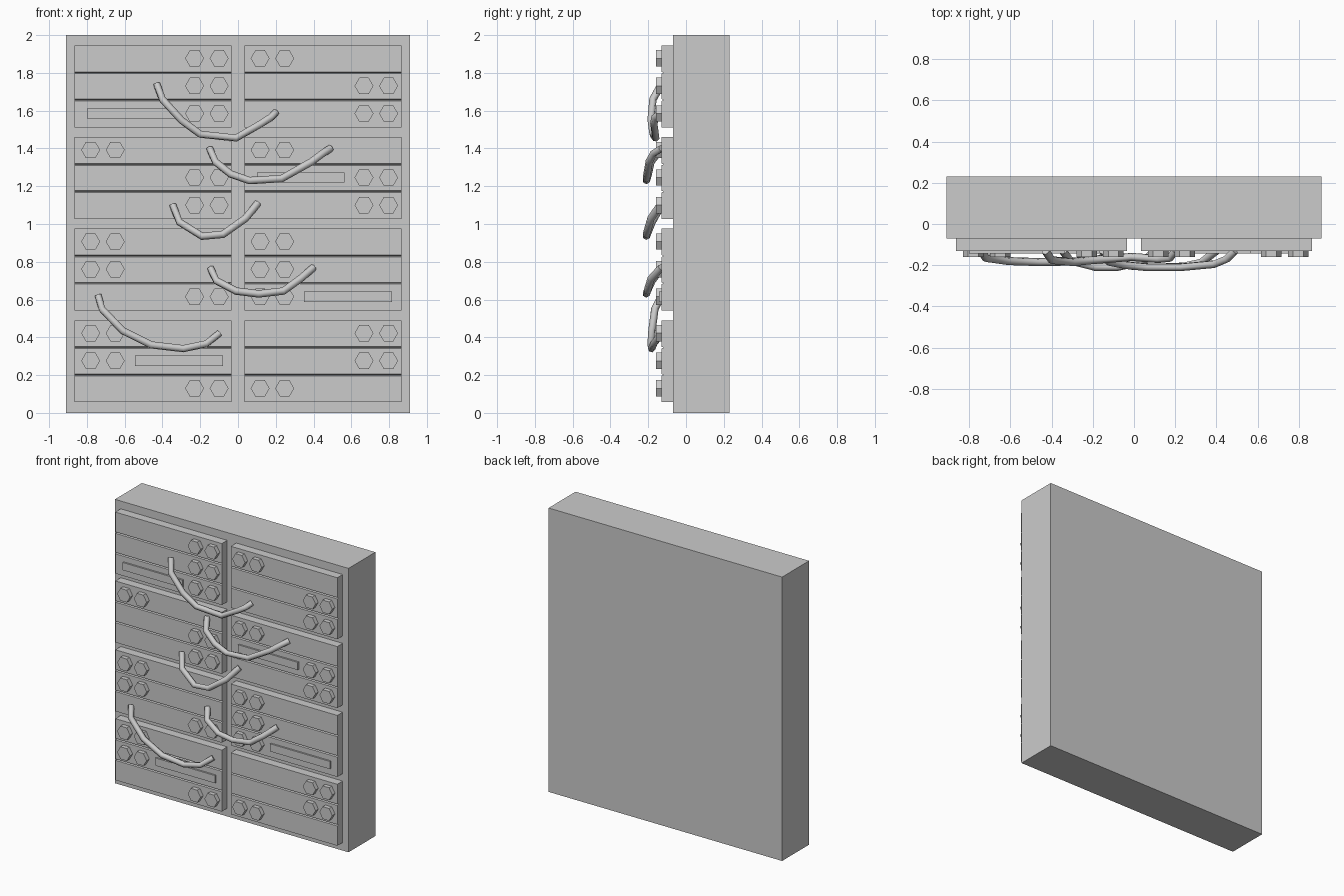
import bpy, bmesh, math
from mathutils import Matrix

if "Cube" in bpy.data.objects:
    bpy.data.objects.remove(bpy.data.objects["Cube"])

BACK, FACE = -0.07, -0.13     # cabinet front plane, panel front plane


def finish(bm, name):
    bmesh.ops.recalc_face_normals(bm, faces=bm.faces)
    me = bpy.data.meshes.new(name)
    bm.to_mesh(me)
    bm.free()
    ob = bpy.data.objects.new(name, me)
    bpy.context.collection.objects.link(ob)
    return ob


def box(name, x0, x1, y0, y1, z0, z1):
    bm = bmesh.new()
    m = Matrix.Translation(((x0 + x1) / 2, (y0 + y1) / 2, (z0 + z1) / 2))
    bmesh.ops.create_cube(bm, size=1, matrix=m @ Matrix.Diagonal((x1 - x0, y1 - y0, z1 - z0, 1)))
    return finish(bm, name)


def panel(name, x0, x1, z0, z1):
    # y-z profile with two narrow grooves, extruded along x
    h = (z1 - z0) / 3
    prof = [(BACK + 0.005, z0), (FACE, z0)]
    for k in (1, 2):
        zc = z0 + k * h
        prof += [(FACE, zc - 0.005), (FACE + 0.012, zc), (FACE, zc + 0.005)]
    prof += [(FACE, z1), (BACK + 0.005, z1)]
    bm = bmesh.new()
    f = bm.faces.new([bm.verts.new((x0, y, z)) for y, z in prof])
    ext = bmesh.ops.extrude_face_region(bm, geom=[f])
    bmesh.ops.translate(bm, vec=(x1 - x0, 0, 0),
                        verts=[v for v in ext["geom"] if isinstance(v, bmesh.types.BMVert)])
    return finish(bm, name)


def hex_knob(x, z):
    bm = bmesh.new()
    m = Matrix.Translation((x, -0.143, z)) @ Matrix.Rotation(math.pi / 2, 4, 'X') @ Matrix.Rotation(math.pi / 6, 4, 'Z')
    bmesh.ops.create_cone(bm, cap_ends=True, segments=6, radius1=0.05, radius2=0.05, depth=0.034, matrix=m)
    # make sure hexagon corners point sideways
    if max(v.co.z for v in bm.verts) - z > 0.047:
        bmesh.ops.rotate(bm, verts=bm.verts, cent=(x, 0, z), matrix=Matrix.Rotation(math.pi / 6, 3, 'Y'))
    return finish(bm, "hex_knob")


def cable(name, pts):
    cu = bpy.data.curves.new(name, 'CURVE')
    cu.dimensions = '3D'
    cu.bevel_depth = 0.02
    cu.bevel_resolution = 1
    cu.use_fill_caps = True
    sp = cu.splines.new('POLY')
    sp.points.add(len(pts) - 1)
    for p, co in zip(sp.points, pts):
        p.co = (*co, 1)
    ob = bpy.data.objects.new(name, cu)
    bpy.context.collection.objects.link(ob)
    bpy.ops.object.select_all(action='DESELECT')
    ob.select_set(True)
    bpy.context.view_layer.objects.active = ob
    bpy.ops.object.convert(target='MESH')


# Cabinet body
box("cabinet", -0.91, 0.91, BACK, 0.23, 0, 2)

# Grooved panels, four rows on both sides
tops = (1.945, 1.46, 0.975, 0.49)
for t in tops:
    panel("left_panel", -0.865, -0.035, t - 0.433, t)
    panel("right_panel", 0.035, 0.865, t - 0.433, t)

# Hexagonal knob pairs: o = outer end, i = inner end, one letter per strip
left, right = "iiioiiooiooi", "iooiooiiiooi"
row_z = [t - 0.068 - 0.146 * k for t in tops for k in range(3)]
for z, l, r in zip(row_z, left, right):
    for d in (0, 0.13):
        hex_knob((-0.78 if l == "o" else -0.23) + d, z)
        hex_knob((0.667 if r == "o" else 0.117) + d, z)

# Raised label bars
for x, row in ((-0.80, 2), (0.10, 4), (0.35, 8), (-0.545, 10)):
    box("label_bar", x, x + 0.465, FACE - 0.012, FACE + 0.005, row_z[row] - 0.027, row_z[row] + 0.027)

# Hanging cables
cable("cable_1", [(-0.43, -0.13, 1.74), (-0.40, -0.175, 1.66), (-0.30, -0.185, 1.55), (-0.20, -0.175, 1.475),
                  (-0.01, -0.16, 1.455), (0.12, -0.17, 1.53), (0.175, -0.165, 1.565), (0.20, -0.13, 1.59)])
cable("cable_2", [(-0.15, -0.13, 1.40), (-0.12, -0.185, 1.33), (-0.04, -0.20, 1.265), (0.06, -0.21, 1.23),
                  (0.23, -0.21, 1.24), (0.39, -0.195, 1.33), (0.45, -0.17, 1.375), (0.49, -0.13, 1.40)])
cable("cable_3", [(-0.345, -0.13, 1.10), (-0.31, -0.18, 1.01), (-0.19, -0.21, 0.935),
                  (-0.08, -0.21, 0.945), (0.04, -0.185, 1.03), (0.105, -0.13, 1.11)])
cable("cable_4", [(-0.145, -0.13, 0.765), (-0.115, -0.18, 0.70), (-0.01, -0.205, 0.645), (0.11, -0.21, 0.63),
                  (0.24, -0.205, 0.645), (0.33, -0.185, 0.71), (0.40, -0.13, 0.77)])
cable("cable_5", [(-0.74, -0.13, 0.62), (-0.72, -0.165, 0.55), (-0.61, -0.18, 0.435), (-0.46, -0.185, 0.36),
                  (-0.29, -0.182, 0.34), (-0.17, -0.172, 0.365), (-0.10, -0.13, 0.42)])
